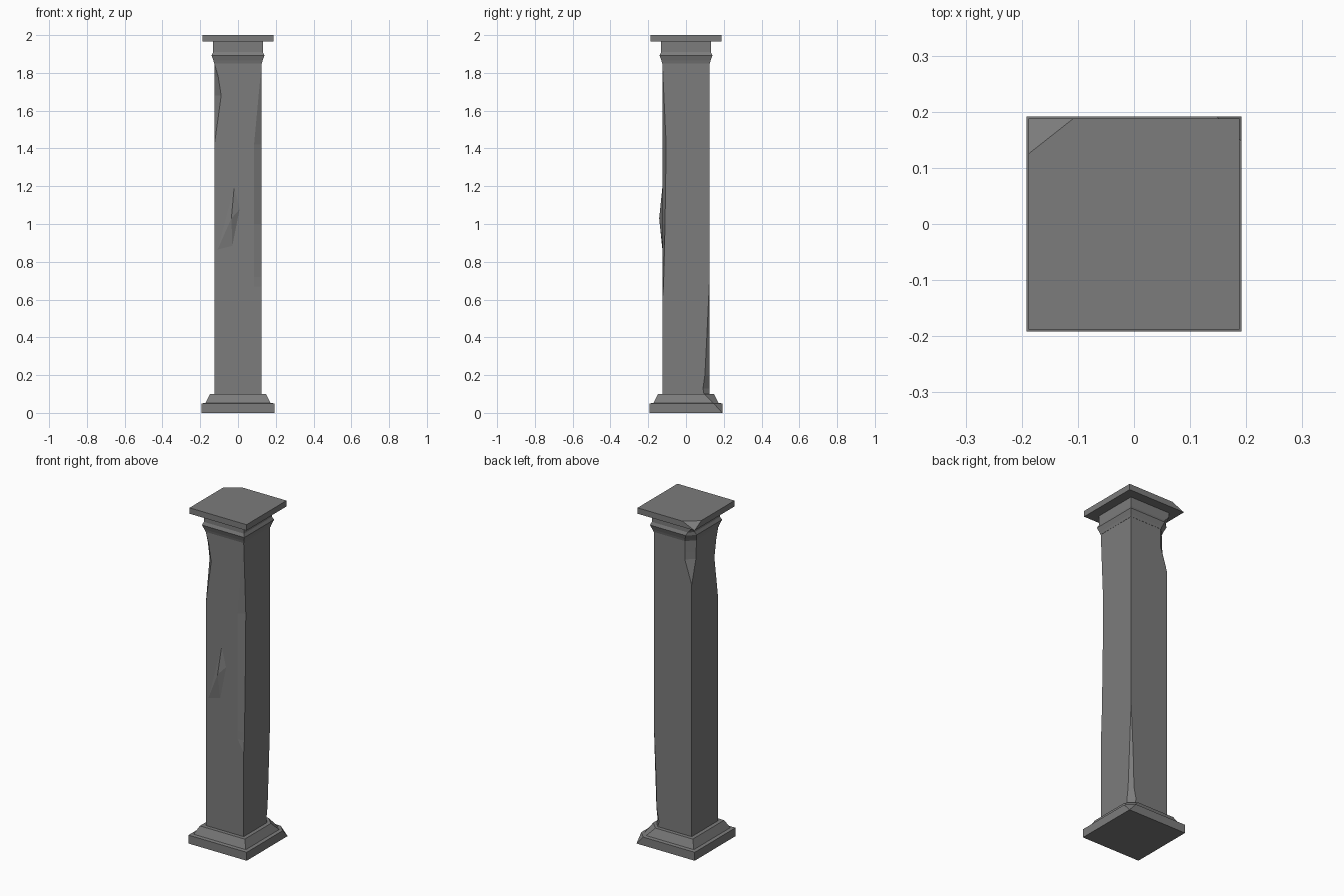
import bpy, bmesh

cube = bpy.data.objects.get("Cube")
if cube:
    bpy.data.objects.remove(cube, do_unlink=True)

stone = bpy.data.materials.new("grey_stone")
stone.use_nodes = True
GREY = (0.2, 0.2, 0.2, 1)
stone.diffuse_color = GREY
stone.node_tree.nodes["Principled BSDF"].inputs["Base Color"].default_value = GREY
stone.node_tree.nodes["Principled BSDF"].inputs["Roughness"].default_value = 0.9

CORNERS = [(1, 1), (-1, 1), (-1, -1), (1, -1)]


def sample(keys, z):
    """Interpolate (z, a, b, ...) keys; no value outside their range."""
    for lo, hi in zip(keys, keys[1:]):
        if lo[0] <= z <= hi[0]:
            t = (z - lo[0]) / (hi[0] - lo[0])
            return [p + (q - p) * t for p, q in zip(lo[1:], hi[1:])]
    return [0, 0]


def finish(name, bm):
    bmesh.ops.remove_doubles(bm, verts=bm.verts, dist=0.0005)
    bmesh.ops.recalc_face_normals(bm, faces=bm.faces)
    mesh = bpy.data.meshes.new(name)
    bm.to_mesh(mesh)
    bm.free()
    mesh.materials.append(stone)
    bpy.context.collection.objects.link(bpy.data.objects.new(name, mesh))


def square_block(name, profile, chips):
    """Square profile of (z, half width); chips maps a corner to (z, cut x, cut y) keys."""
    bm = bmesh.new()
    levels = {p[0] for p in profile}
    for keys in chips.values():
        levels |= {k[0] for k in keys}
    rings = []
    for z in sorted(levels):
        h = sample(profile, z)[0]
        ring = []
        for sx, sy in CORNERS:
            dx, dy = sample(chips.get((sx, sy), []), z)
            pair = [(sx * h, sy * (h - dy), z), (sx * (h - dx), sy * h, z)]
            ring += pair if sx == sy else pair[::-1]
        rings.append([bm.verts.new(p) for p in ring])
    for low, high in zip(rings, rings[1:]):
        for i in range(8):
            j = (i + 1) % 8
            bm.faces.new((low[i], low[j], high[j], high[i]))
    bm.faces.new(rings[0][::-1])
    bm.faces.new(rings[-1])
    finish(name, bm)


# Stepped base with its back corner broken
square_block("base", [(0, .192), (.05, .192), (.053, .172), (.1, .148)],
             {(1, 1): [(0, 0, 0), (.05, .045, .045), (.053, .03, .03), (.1, .05, .05)]})

# Shaft with worn corners
square_block("shaft", [(.1, .125), (1.85, .125)], {
    (1, 1): [(.1, .025, .03), (.13, .035, .035), (.2, .02, .025),
             (.42, .014, .014), (.72, 0, 0)],
    (1, -1): [(.6, 0, 0), (.67, .04, .006), (1, .04, .014),
              (1.42, .04, .02), (1.85, 0, 0)],
    (-1, -1): [(1.42, 0, 0), (1.68, .036, .036), (1.78, .02, .02), (1.85, 0, 0)],
    (-1, 1): [(1.6, 0, 0), (1.74, .045, .04), (1.85, .045, .045)]})

# Moulded capital
square_block("capital", [(1.85, .126), (1.865, .13), (1.892, .14), (1.91, .132), (1.966, .132)],
             {(-1, 1): [(1.85, .045, .045), (1.892, .045, .04), (1.94, 0, 0)]})

# Top slab with one corner sheared off
square_block("top_slab", [(1.965, .188), (2, .188)],
             {(-1, 1): [(1.965, 0, 0), (2, .08, .063)]})

# Shallow rough patch on the front face
bm = bmesh.new()
rim = [bm.verts.new((x, -.1245, z)) for x, z in
       [(-.11, .86), (-.03, .88), (.01, 1.08), (-.02, 1.2), (-.06, 1.05)]]
peak = bm.verts.new((-.035, -.142, 1.03))
for a, b in zip(rim, rim[1:] + rim[:1]):
    bm.faces.new((a, b, peak))
bm.faces.new(rim[::-1])
finish("rough_patch", bm)
